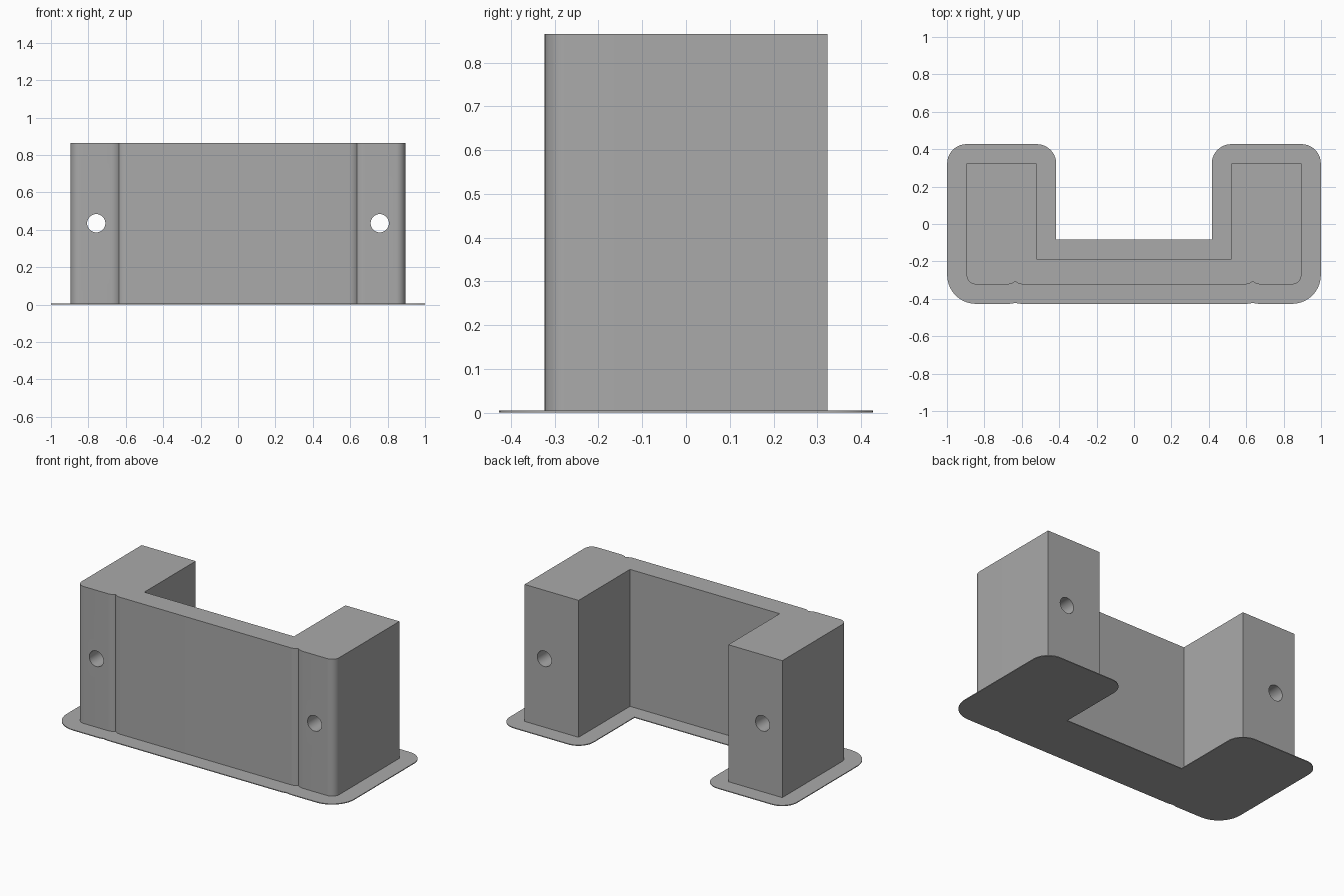
import bpy, bmesh
from math import sin, cos, asin, pi, radians

cube = bpy.data.objects.get("Cube")
if cube:
    bpy.data.objects.remove(cube, do_unlink=True)

HALF_X, HALF_Y = 0.895, 0.323       # body half sizes
LEG_X, WEB_Y = 0.52, -0.187         # inner leg side and back of the web
GROOVE_X, GROOVE_W, GROOVE_R = 0.635, 0.043, 0.066
FRONT_R = 0.05
HEIGHT, PLATE, MARGIN = 0.865, 0.005, 0.104

grey = bpy.data.materials.new("plain grey")
grey.use_nodes = True
colour = (0.4, 0.4, 0.4, 1)
grey.diffuse_color = colour
grey.node_tree.nodes["Principled BSDF"].inputs["Base Color"].default_value = colour


def arc(cx, cy, r, start, end, steps=10):
    if r < 1e-6:
        return [(cx, cy)]
    angles = [start + (end - start) * i / steps for i in range(steps + 1)]
    return [(cx + r * cos(a), cy + r * sin(a)) for a in angles]


def outline(grow):
    """U-shaped outline, offset outward by grow."""
    down = -pi / 2
    r = GROOVE_R + grow
    sweep = asin(GROOVE_W / r)
    cy = GROOVE_R - HALF_Y
    half = arc(GROOVE_X - GROOVE_W, cy, r, down, down + sweep, 6)
    half += arc(GROOVE_X + GROOVE_W, cy, r, down - sweep, down, 6)[1:]
    half += arc(HALF_X - FRONT_R, FRONT_R - HALF_Y, FRONT_R + grow, down, 0)
    half += arc(HALF_X, HALF_Y, grow, 0, pi / 2)
    half += arc(LEG_X, HALF_Y, grow, pi / 2, pi)
    half.append((LEG_X - grow, WEB_Y + grow))
    return half + [(-x, y) for x, y in reversed(half)]


def extrude_outline(name, points, z0, z1):
    bm = bmesh.new()
    face = bm.faces.new([bm.verts.new((x, y, z0)) for x, y in points])
    top = bmesh.ops.extrude_face_region(bm, geom=[face])["geom"]
    verts = [v for v in top if isinstance(v, bmesh.types.BMVert)]
    bmesh.ops.translate(bm, verts=verts, vec=(0, 0, z1 - z0))
    if not any(len(f.verts) == len(points) and abs(f.calc_center_median().z - z0) < 1e-6
               for f in bm.faces):
        bm.faces.new([v for v in bm.verts if abs(v.co.z - z0) < 1e-6])
    bmesh.ops.recalc_face_normals(bm, faces=bm.faces)
    mesh = bpy.data.meshes.new(name)
    bm.to_mesh(mesh)
    bm.free()
    mesh.materials.append(grey)
    obj = bpy.data.objects.new(name, mesh)
    bpy.context.collection.objects.link(obj)
    return obj


def select(obj):
    bpy.ops.object.select_all(action="DESELECT")
    obj.select_set(True)
    bpy.context.view_layer.objects.active = obj


# Thin base flange and U-shaped body
base = extrude_outline("base_flange", outline(MARGIN), 0, PLATE)
body = extrude_outline("bracket_body", outline(0), PLATE, HEIGHT)

# Bolt holes through both legs
for side in (-1, 1):
    bpy.ops.mesh.primitive_cylinder_add(
        vertices=32, radius=0.049, depth=1,
        location=(side * 0.758, 0, 0.435), rotation=(pi / 2, 0, 0))
    cutter = bpy.context.object
    cutter.name = "hole_cutter"
    cutter.hide_render = True
    cutter.data.materials.append(grey)
    cut = body.modifiers.new("bolt_hole", "BOOLEAN")
    cut.operation = "DIFFERENCE"
    cut.solver = "EXACT"
    cut.object = cutter
    select(body)
    bpy.ops.object.modifier_apply(modifier=cut.name)
    bpy.data.objects.remove(cutter, do_unlink=True)

for obj in (base, body):
    select(obj)
    bpy.ops.object.shade_smooth_by_angle(angle=radians(30))
